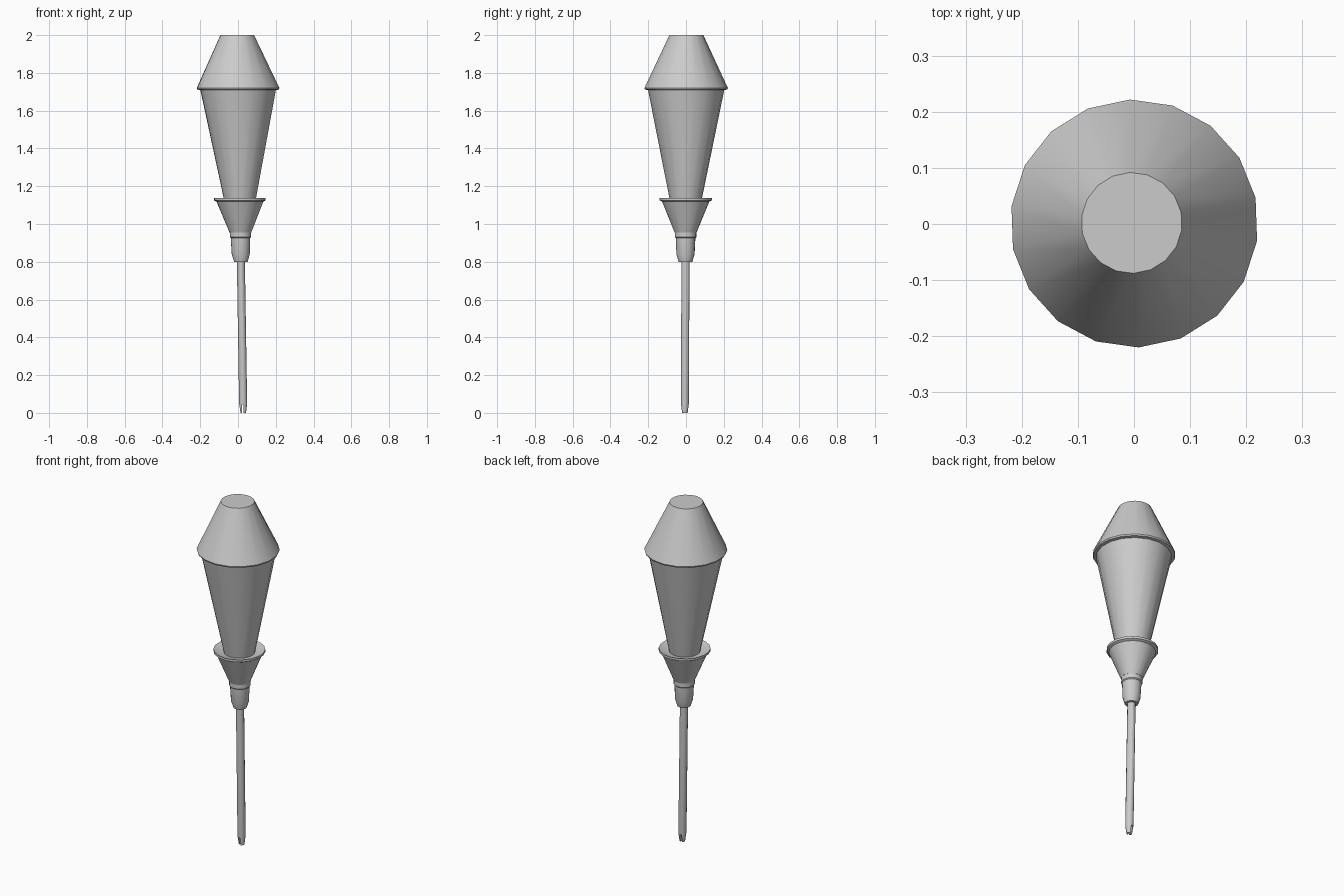
import bpy
import bmesh
from math import cos, sin, pi, radians

cube = bpy.data.objects.get("Cube")
if cube:
    bpy.data.objects.remove(cube, do_unlink=True)

grey = bpy.data.materials.new("plain_grey")
grey.use_nodes = True
COLOUR = (0.6, 0.6, 0.6, 1)
grey.diffuse_color = COLOUR
grey.node_tree.nodes["Principled BSDF"].inputs["Base Color"].default_value = COLOUR


def axis(z):
    """Centre of the slightly leaning tool at height z."""
    return -0.004 + 0.016 * (2 - z), 0.002 - 0.004 * (2 - z)


def lathe(name, profile, sides=18, phase=12):
    """Closed turned part from (radius, height) pairs, bottom to top."""
    bm = bmesh.new()
    rings = []
    for r, z in profile:
        cx, cy = axis(z)
        angles = [radians(phase) + 2 * pi * i / sides for i in range(sides)]
        rings.append([bm.verts.new((cx + r * cos(a), cy + r * sin(a), z)) for a in angles])
    for low, high in zip(rings, rings[1:]):
        for i in range(sides):
            j = (i + 1) % sides
            bm.faces.new((low[i], low[j], high[j], high[i]))
    bm.faces.new(rings[0][::-1])
    bm.faces.new(rings[-1])
    bmesh.ops.recalc_face_normals(bm, faces=bm.faces)
    mesh = bpy.data.meshes.new(name)
    bm.to_mesh(mesh)
    bm.free()
    mesh.materials.append(grey)
    obj = bpy.data.objects.new(name, mesh)
    bpy.context.collection.objects.link(obj)
    bpy.ops.object.select_all(action='DESELECT')
    obj.select_set(True)
    bpy.context.view_layer.objects.active = obj
    bpy.ops.object.shade_smooth_by_angle(angle=radians(30))
    return obj


# Handle with its overhanging end cap
lathe("handle", [(0.083, 1.12), (0.203, 1.715)])
lathe("handle_cap", [(0.2, 1.708), (0.218, 1.712), (0.221, 1.72), (0.09, 2.0)])

# Flared guard with a thin lip and shallow dish
lathe("guard", [(0.058, 0.955), (0.125, 1.118), (0.138, 1.125),
                (0.138, 1.138), (0.122, 1.132), (0.08, 1.122)])

# Stepped collar holding the shaft
lathe("collar", [(0.036, 0.8), (0.048, 0.838), (0.052, 0.925),
                 (0.057, 0.93), (0.057, 0.96)])

# Shaft with a tapered tip
shaft = lathe("shaft", [(0.015, 0), (0.022, 0.05), (0.022, 0.82)], sides=12, phase=15)

# Narrow slot that splits the tip into prongs
bpy.ops.mesh.primitive_cube_add(size=1, location=(axis(0)[0] - 0.003, axis(0)[1], 0.015))
slot = bpy.context.object
slot.name = "tip_slot_cutter"
slot.scale = (0.01, 0.1, 0.06)
slot.hide_render = True
slot.display_type = 'WIRE'
cut = shaft.modifiers.new("tip_slot", 'BOOLEAN')
cut.object = slot
cut.solver = 'EXACT'
bpy.context.view_layer.objects.active = shaft
bpy.ops.object.modifier_apply(modifier=cut.name)
bpy.data.objects.remove(slot, do_unlink=True)
